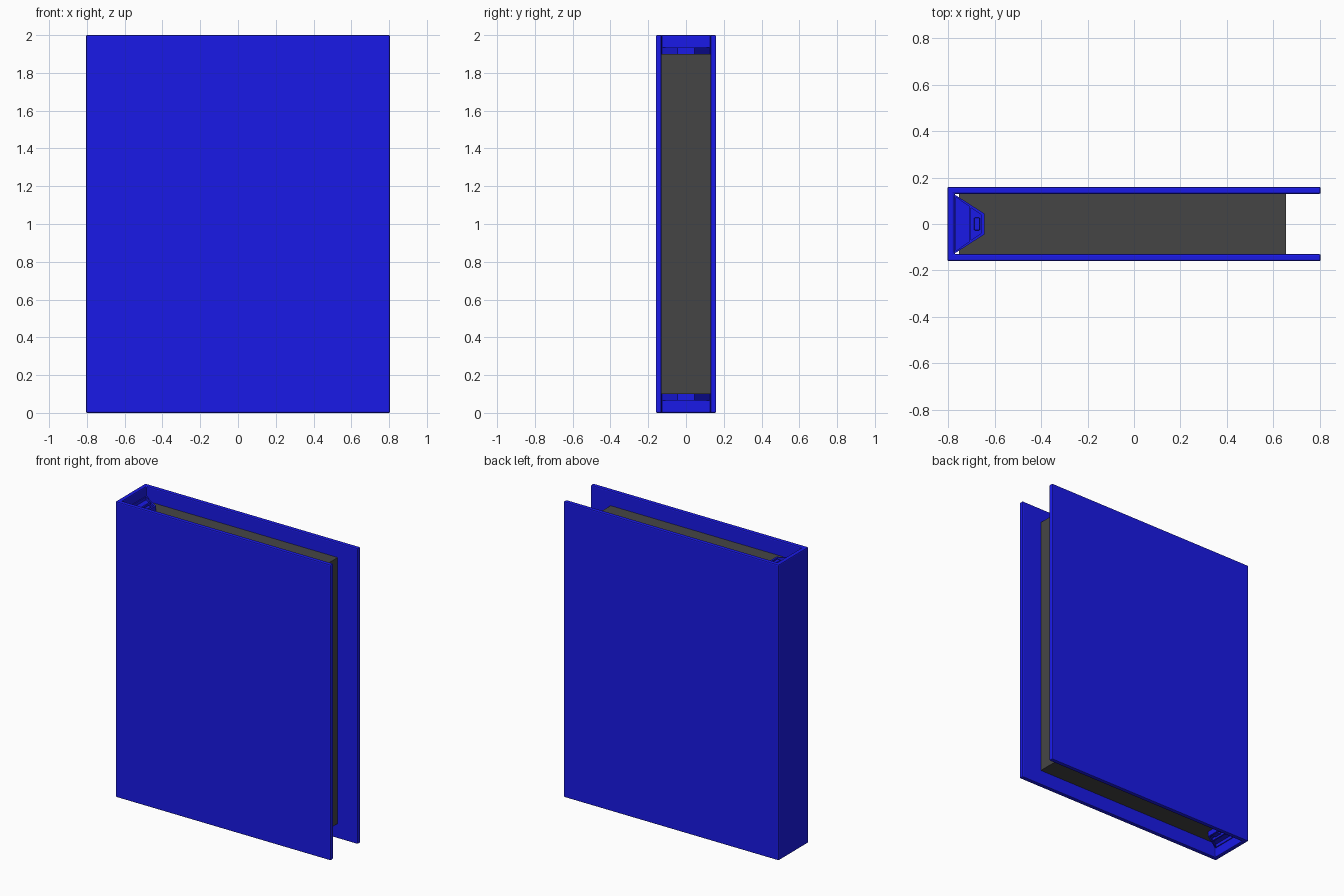
import bpy, bmesh

if "Cube" in bpy.data.objects:
    bpy.data.objects.remove(bpy.data.objects["Cube"])


def material(name, color):
    m = bpy.data.materials.new(name)
    m.diffuse_color = color
    m.use_nodes = True
    m.node_tree.nodes["Principled BSDF"].inputs["Base Color"].default_value = m.diffuse_color
    return m


blue = material("blue_card", (0.01, 0.01, 0.8, 1))
dark = material("dark_paper", (0.06, 0.06, 0.06, 1))


def prism(name, outline, z0, z1, mat, bevel=0.0, recess=None):
    """Extrude an xy outline from z0 to z1; recess = (rim width, depth) hollows both ends."""
    bm = bmesh.new()
    face = bm.faces.new([bm.verts.new((x, y, z0)) for x, y in outline])
    ext = bmesh.ops.extrude_face_region(bm, geom=[face], use_keep_orig=True)
    bmesh.ops.translate(bm, vec=(0, 0, z1 - z0),
                        verts=[v for v in ext["geom"] if isinstance(v, bmesh.types.BMVert)])
    bmesh.ops.recalc_face_normals(bm, faces=bm.faces)
    if recess:
        for cap in [f for f in bm.faces if abs(f.normal.z) > 0.9]:
            bmesh.ops.inset_region(bm, faces=[cap], thickness=recess[0])
            n = cap.normal.copy()
            inner = bmesh.ops.extrude_discrete_faces(bm, faces=[cap])["faces"][0]
            bmesh.ops.translate(bm, vec=-n * recess[1], verts=inner.verts)
    mesh = bpy.data.meshes.new(name)
    bm.to_mesh(mesh)
    bm.free()
    ob = bpy.data.objects.new(name, mesh)
    bpy.context.collection.objects.link(ob)
    mesh.materials.append(mat)
    if bevel:
        mod = ob.modifiers.new("edge_round", "BEVEL")
        mod.width = bevel
        mod.segments = 2
    return ob


def rect(x0, x1, y):
    return [(x0, -y), (x1, -y), (x1, y), (x0, y)]


# Cover: U-shaped wrap of front board, spine and back board
prism("cover", [(-0.805, -0.16), (0.805, -0.16), (0.805, -0.13), (-0.775, -0.13),
                (-0.775, 0.13), (0.805, 0.13), (0.805, 0.16), (-0.805, 0.16)],
      0, 2, blue, bevel=0.007)

# Page block
prism("pages", rect(-0.755, 0.655, 0.13), 0.1, 1.9, dark)

# Clip rail along the spine, hollowed at its ends
prism("clip_rail", [(-0.775, -0.128), (-0.645, -0.045), (-0.645, 0.045), (-0.775, 0.128)],
      0.065, 1.935, blue, recess=(0.014, 0.02))

# Crossbar and lever tab inside each end of the rail
for side, z0 in (("bottom", 0.067), ("top", 1.908)):
    prism(f"crossbar_{side}", rect(-0.712, -0.702, 0.08), z0, z0 + 0.025, blue)
    prism(f"lever_tab_{side}", rect(-0.69, -0.664, 0.027), z0, z0 + 0.025, blue, bevel=0.004)
